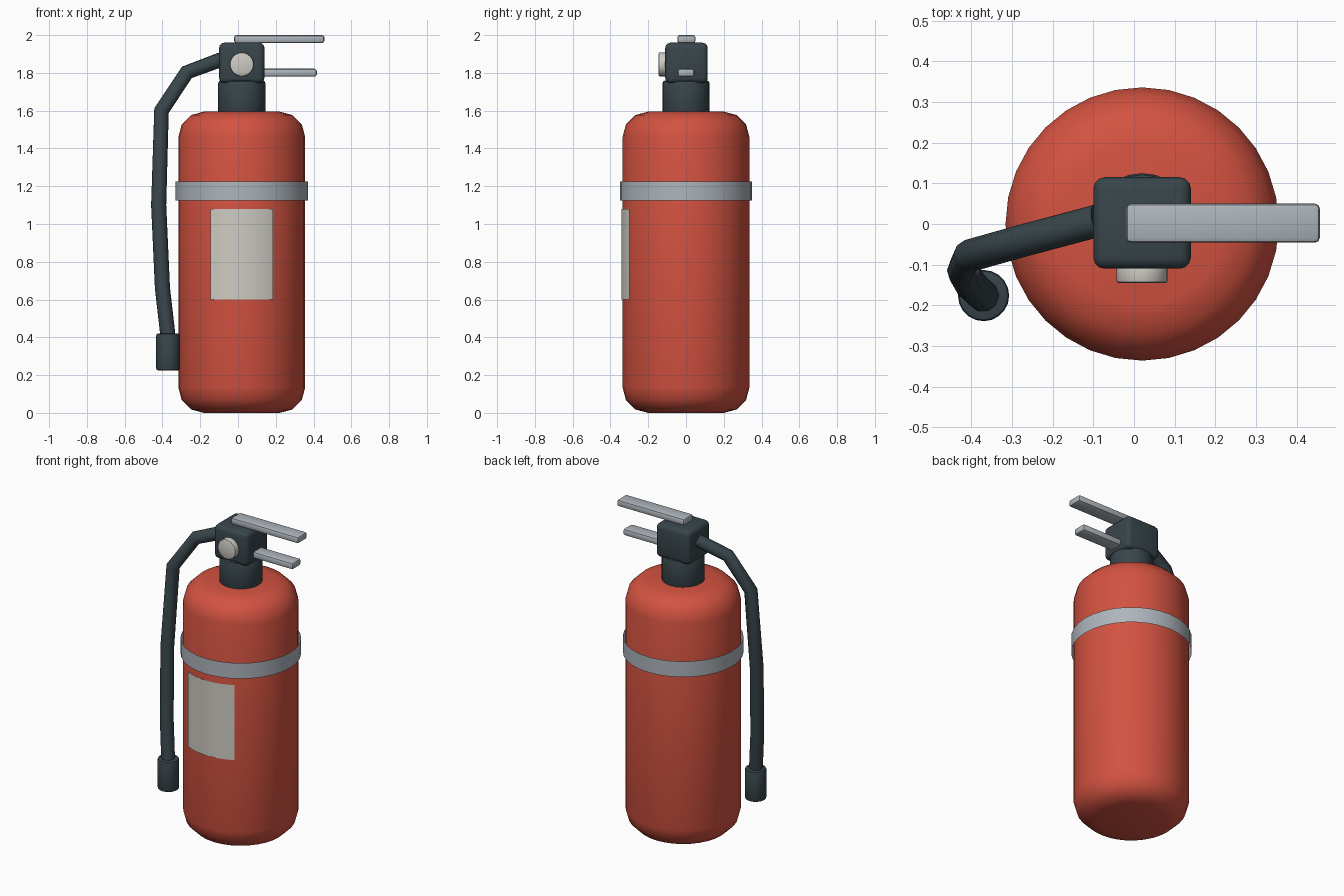
import bpy, bmesh, math
from math import radians, sin, cos

default = bpy.data.objects.get("Cube")
if default:
    bpy.data.objects.remove(default, do_unlink=True)

CX = 0.02            # tank axis
RADIUS = 0.336       # tank radius


def material(name, rgb):
    m = bpy.data.materials.new(name)
    m.use_nodes = True
    m.diffuse_color = (*rgb, 1)
    m.node_tree.nodes["Principled BSDF"].inputs["Base Color"].default_value = (*rgb, 1)
    return m


red = material("red paint", (0.65, 0.085, 0.052))
dark = material("dark rubber", (0.04, 0.06, 0.07))
steel = material("steel", (0.42, 0.46, 0.50))
cream = material("off white", (0.62, 0.60, 0.55))


def finish(obj, name, mat, bevel=0, segments=2):
    """Name, colour, bevel and smooth an object."""
    obj.name = name
    obj.data.materials.append(mat)
    bpy.ops.object.select_all(action='DESELECT')
    obj.select_set(True)
    bpy.context.view_layer.objects.active = obj
    if bevel:
        mod = obj.modifiers.new("bevel", 'BEVEL')
        mod.width = bevel
        mod.segments = segments
        mod.limit_method = 'ANGLE'
        bpy.ops.object.modifier_apply(modifier=mod.name)
    bpy.ops.object.shade_smooth_by_angle(angle=radians(40))
    return obj


def cylinder(name, mat, x, y, z0, z1, r, sides=32, bevel=0, segments=2, caps='NGON'):
    bpy.ops.mesh.primitive_cylinder_add(vertices=sides, radius=r, depth=z1 - z0,
                                        end_fill_type=caps, location=(x, y, (z0 + z1) / 2))
    return finish(bpy.context.object, name, mat, bevel, segments)


def box(name, mat, x, y, z, bevel, segments=2):
    """Box from (min, max) ranges."""
    mid = [sum(r) / 2 for r in (x, y, z)]
    bpy.ops.mesh.primitive_cube_add(size=1, location=mid)
    obj = bpy.context.object
    obj.scale = [r[1] - r[0] for r in (x, y, z)]
    bpy.ops.object.transform_apply(location=False, rotation=False, scale=True)
    return finish(obj, name, mat, bevel, segments)


# Tank, neck and open strap around the tank
cylinder("tank", red, CX, 0, 0, 1.595, RADIUS, bevel=0.135, segments=3)
cylinder("neck", dark, CX, 0, 1.58, 1.76, 0.125, sides=24, bevel=0.015)
cylinder("strap", steel, CX, 0, 1.125, 1.225, 0.35, caps='NOTHING')

# Curved label on the front of the tank
bm = bmesh.new()
half, steps = radians(29), 12
columns = []
for i in range(steps + 1):
    a = -half + 2 * half * i / steps
    x, y = 0.342 * sin(a), -0.342 * cos(a)
    columns.append([bm.verts.new((CX + x, y, z)) for z in (0.60, 1.08)])
for (a, b), (c, d) in zip(columns, columns[1:]):
    bm.faces.new((a, c, d, b))
mesh = bpy.data.meshes.new("label")
bm.to_mesh(mesh)
bm.free()
label = bpy.data.objects.new("label", mesh)
bpy.context.collection.objects.link(label)
finish(label, "label", cream)

# Valve block, gauge and the two levers
box("valve_block", dark, (-0.10, 0.14), (-0.11, 0.115), (1.745, 1.96), 0.028, 3)
gauge = cylinder("gauge", cream, CX, -0.12, 1.82, 1.87, 0.063, sides=24, bevel=0.006)
gauge.rotation_euler.x = radians(90)
box("top_lever", steel, (-0.02, 0.457), (-0.046, 0.05), (1.958, 2.0), 0.012)
box("lower_lever", steel, (0.08, 0.417), (-0.044, 0.044), (1.78, 1.822), 0.012)

# Hose swept along a path, ending in a nozzle
path = [(-0.09, 0.008, 1.87), (-0.27, -0.04, 1.803), (-0.405, -0.078, 1.60),
        (-0.42, -0.115, 1.10), (-0.40, -0.15, 0.66), (-0.37, -0.178, 0.40)]
curve = bpy.data.curves.new("hose", 'CURVE')
curve.dimensions = '3D'
curve.bevel_depth = 0.04
curve.bevel_resolution = 3
curve.use_fill_caps = True
spline = curve.splines.new('POLY')
spline.points.add(len(path) - 1)
for point, co in zip(spline.points, path):
    point.co = (*co, 1)
hose = bpy.data.objects.new("hose", curve)
bpy.context.collection.objects.link(hose)
bpy.ops.object.select_all(action='DESELECT')
hose.select_set(True)
bpy.context.view_layer.objects.active = hose
bpy.ops.object.convert(target='MESH')
finish(bpy.context.object, "hose", dark)
cylinder("nozzle", dark, -0.37, -0.176, 0.225, 0.42, 0.063, sides=20, bevel=0.01)
